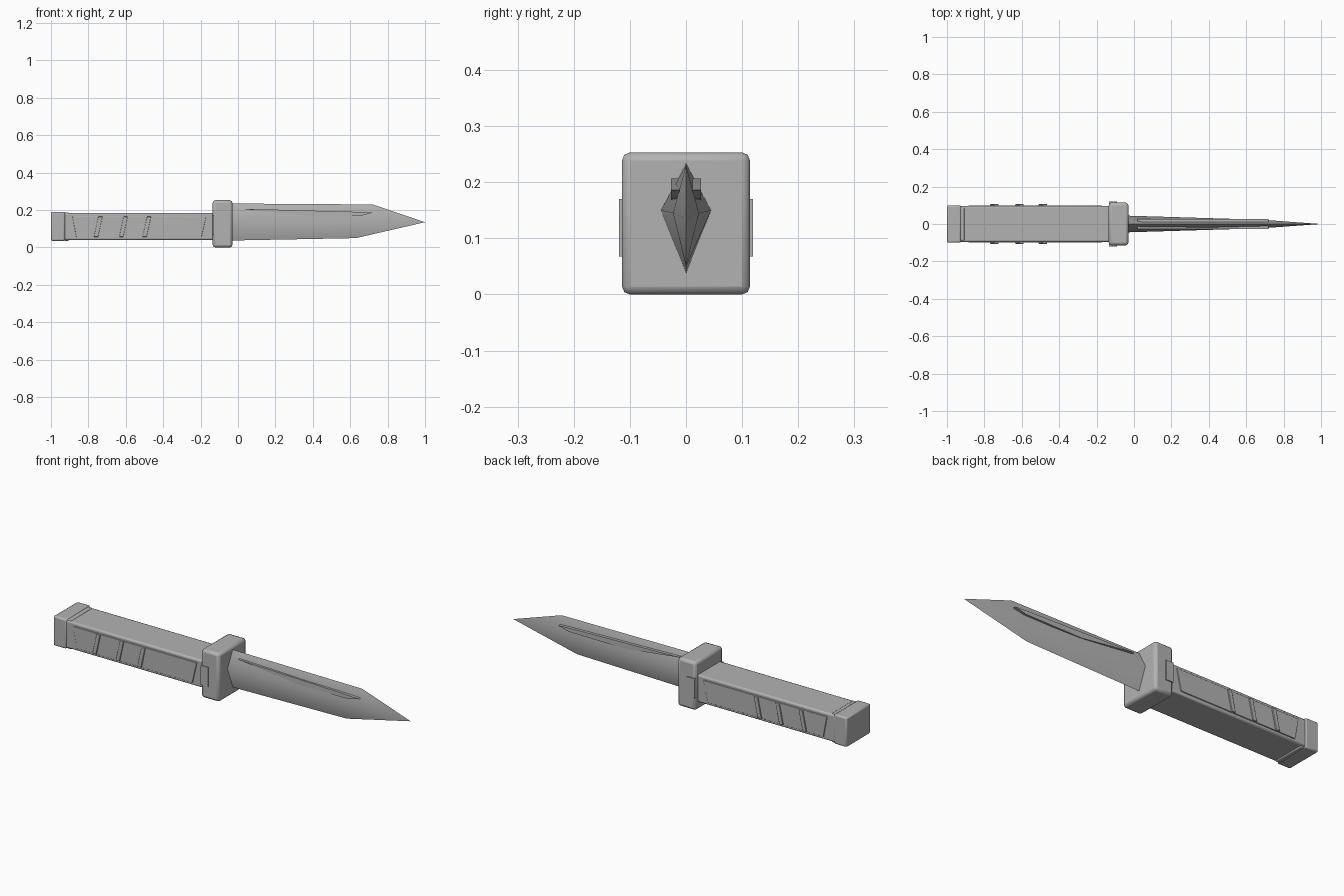
import bpy, bmesh
from math import radians

cube = bpy.data.objects.get("Cube")
if cube:
    bpy.data.objects.remove(cube, do_unlink=True)

steel = bpy.data.materials.new("plain grey")
steel.use_nodes = True
GREY = (0.45, 0.45, 0.45, 1)
steel.diffuse_color = GREY
steel.node_tree.nodes["Principled BSDF"].inputs["Base Color"].default_value = GREY


def finish(name, bm, bevel=0, segments=2, angle=30):
    """Turn a bmesh into a named, bevelled, smooth-shaded object."""
    bmesh.ops.recalc_face_normals(bm, faces=bm.faces)
    mesh = bpy.data.meshes.new(name)
    bm.to_mesh(mesh)
    bm.free()
    mesh.materials.append(steel)
    obj = bpy.data.objects.new(name, mesh)
    bpy.context.collection.objects.link(obj)
    if bevel:
        mod = obj.modifiers.new("Bevel", "BEVEL")
        mod.width, mod.segments = bevel, segments
    bpy.ops.object.select_all(action="DESELECT")
    obj.select_set(True)
    bpy.context.view_layer.objects.active = obj
    bpy.ops.object.shade_smooth_by_angle(angle=radians(angle))
    return obj


def box(name, x, y, z, bevel=0, segments=2):
    """Box from (min, max) ranges."""
    bm = bmesh.new()
    bmesh.ops.create_cube(bm, size=1)
    for v in bm.verts:
        v.co = [r[0] if c < 0 else r[1] for c, r in zip(v.co, (x, y, z))]
    return finish(name, bm, bevel, segments)


def plate(name, outline, inner, outer, bevel=0):
    """Flat plate with an x-z outline, between two depths from the middle."""
    bm = bmesh.new()
    a, b = [[bm.verts.new((x, y, z)) for x, z in outline] for y in (inner, outer)]
    bm.faces.new(a)
    bm.faces.new(b)
    for i in range(len(a)):
        j = (i + 1) % len(a)
        bm.faces.new((a[i], a[j], b[j], b[i]))
    return finish(name, bm, bevel)


# Handle, pommel and guard
box("handle", (-0.97, -0.12), (-0.095, 0.095), (0.04, 0.183), 0.008)
box("pommel", (-1, -0.925), (-0.1, 0.1), (0.035, 0.19), 0.008)
box("pommel_collar", (-0.93, -0.905), (-0.088, 0.088), (0.034, 0.187), 0.005)
box("guard", (-0.135, -0.03), (-0.114, 0.114), (0, 0.253), 0.014)

# Side details, repeated on the right and left faces
for side, s in (("front", -1), ("back", 1)):
    plate(f"{side}_grip_panel",
          [(-0.885, 0.166), (-0.17, 0.166), (-0.195, 0.055), (-0.865, 0.055)],
          s * 0.09, s * 0.1, 0.002)
    for i, x in enumerate((-0.77, -0.635, -0.51)):
        plate(f"{side}_grip_rib_{i + 1}",
              [(x, 0.057), (x + 0.022, 0.057), (x + 0.045, 0.165), (x + 0.023, 0.165)],
              s * 0.09, s * 0.106, 0.002)
    plate(f"{side}_guard_tab",
          [(-0.133, 0.068), (-0.09, 0.068), (-0.09, 0.17), (-0.133, 0.17)],
          s * 0.1, s * 0.119)
    # Thin raised strip along the upper flat of the blade
    plate(f"{side}_blade_strip",
          [(0.02, 0.207), (0.65, 0.19), (0.72, 0.186), (0.66, 0.17), (0.33, 0.168)],
          s * 0.012, s * 0.027)

# Blade: diamond sections (spine x and z, ridge x, z and half width, edge x and z)
bm = bmesh.new()
sections = [(-0.05, 0.235, -0.05, 0.15, 0.045, -0.05, 0.037),
            (0.72, 0.23, 0.68, 0.145, 0.023, 0.63, 0.05)]
rings = []
for sx, sz, rx, rz, w, ex, ez in sections:
    rings.append([bm.verts.new(p) for p in
                  ((sx, 0, sz), (rx, w, rz), (ex, 0, ez), (rx, -w, rz))])
tip = bm.verts.new((1, 0, 0.135))
bm.faces.new(rings[0])
for i in range(4):
    j = (i + 1) % 4
    bm.faces.new((rings[0][i], rings[0][j], rings[1][j], rings[1][i]))
    bm.faces.new((rings[1][i], rings[1][j], tip))
finish("blade", bm, angle=60)
